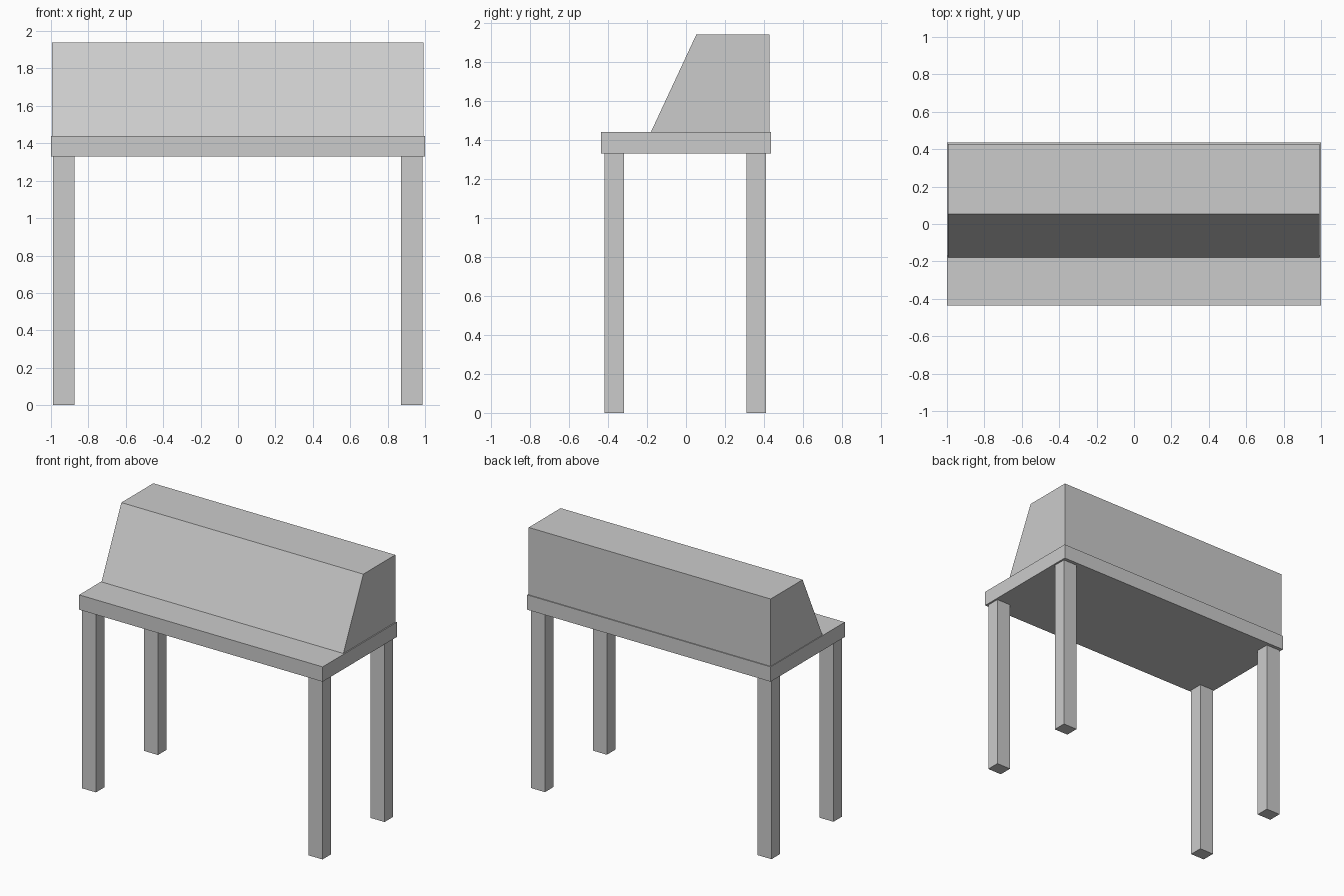
import bpy
import bmesh

if "Cube" in bpy.data.objects:
    bpy.data.objects.remove(bpy.data.objects["Cube"])


def make_object(name, bm):
    bmesh.ops.recalc_face_normals(bm, faces=bm.faces[:])
    mesh = bpy.data.meshes.new(name)
    bm.to_mesh(mesh)
    bm.free()
    obj = bpy.data.objects.new(name, mesh)
    bpy.context.collection.objects.link(obj)
    return obj


def box(name, lo, hi):
    bm = bmesh.new()
    bmesh.ops.create_cube(bm, size=1)
    for v in bm.verts:
        v.co = [(a + b) / 2 + c * (b - a) for a, b, c in zip(lo, hi, v.co)]
    return make_object(name, bm)


def extrude_along_x(name, profile, x0, x1):
    bm = bmesh.new()
    face = bm.faces.new([bm.verts.new((x0, y, z)) for y, z in profile])
    result = bmesh.ops.extrude_face_region(bm, geom=[face], use_keep_orig=True)
    verts = [g for g in result["geom"] if isinstance(g, bmesh.types.BMVert)]
    bmesh.ops.translate(bm, verts=verts, vec=(x1 - x0, 0, 0))
    return make_object(name, bm)


TOP_BOTTOM, TOP_SURFACE, HEIGHT = 1.33, 1.44, 1.94

# Desk slab
box("tabletop", (-1, -0.435, TOP_BOTTOM), (1, 0.435, TOP_SURFACE))

# Upper cabinet with sloped front
extrude_along_x("sloped_cabinet",
                [(-0.18, TOP_SURFACE), (0.053, HEIGHT),
                 (0.428, HEIGHT), (0.428, TOP_SURFACE)],
                -0.995, 0.992)

# Four square legs
for side, x in (("left", -0.932), ("right", 0.929)):
    for end, y in (("front", -0.367), ("back", 0.36)):
        box(f"{end}_{side}_leg",
            (x - 0.0575, y - 0.05, 0), (x + 0.0575, y + 0.05, TOP_BOTTOM))
